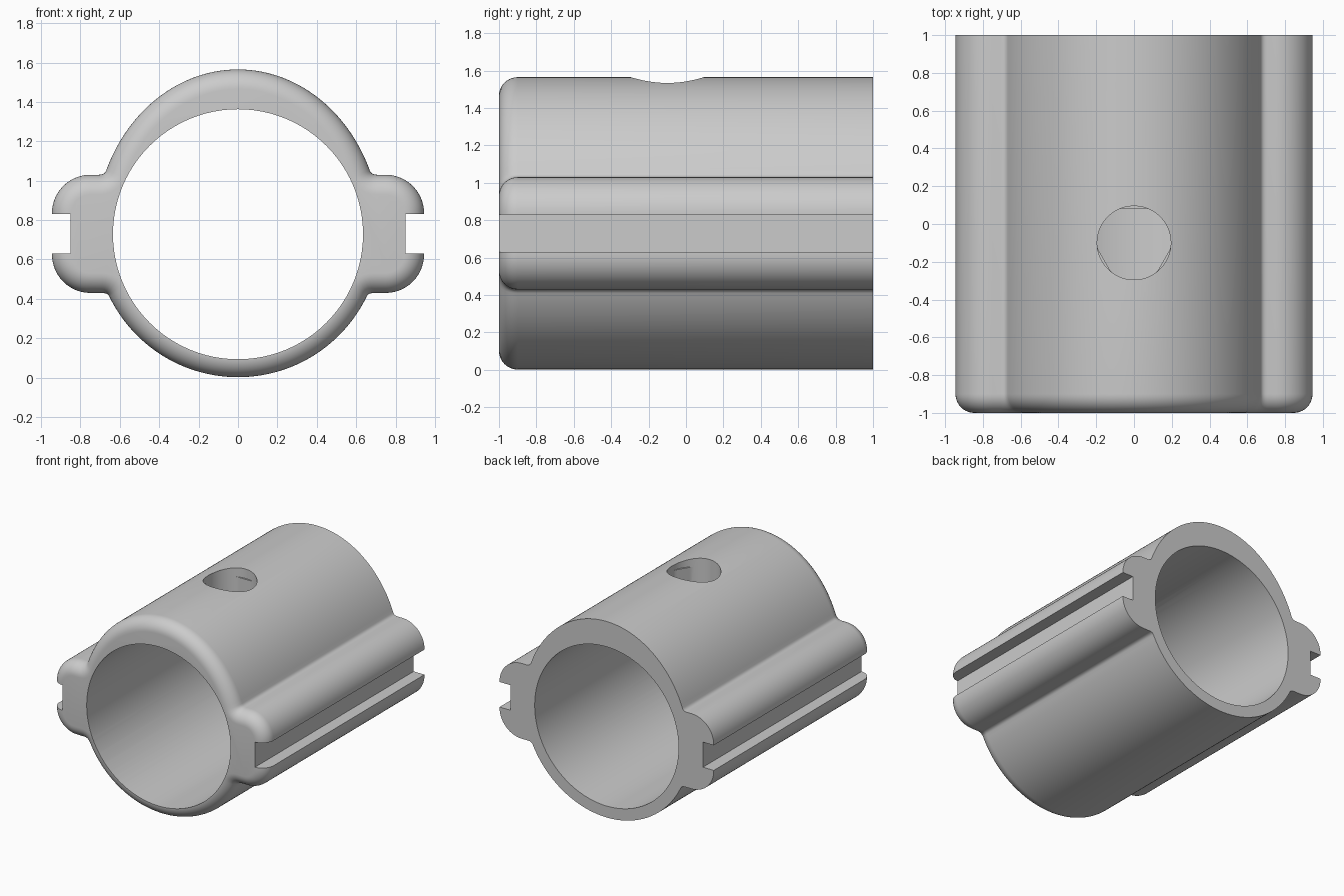
import bpy, bmesh
from math import sin, cos, pi, asin, acos, radians
from mathutils import Vector

if "Cube" in bpy.data.objects:
    bpy.data.objects.remove(bpy.data.objects["Cube"])

AXIS_Z = 0.728                  # height of the bore axis
BORE_R = 0.635
LOW_R, TOP_R = 0.726, 0.837     # circular lower half, taller elliptical upper half
EAR_LOW, EAR_TOP, EAR_X, EAR_R = 0.43, 1.03, 0.945, 0.195
ROUND = 0.1                     # rounding of the front rim

grey = bpy.data.materials.new("plain_grey")
grey.use_nodes = True
grey.diffuse_color = (0.6, 0.6, 0.6, 1)
grey.node_tree.nodes["Principled BSDF"].inputs["Base Color"].default_value = grey.diffuse_color


def arc(cx, cz, rx, rz, a0, a1, n):
    return [Vector((cx + rx * cos(a0 + (a1 - a0) * i / n),
                    cz + rz * sin(a0 + (a1 - a0) * i / n))) for i in range(n + 1)]


def blend(a, corner, b, n=5):
    """Soft inner corner between two points, ends excluded."""
    ts = [i / n for i in range(1, n)]
    return [a * (1 - t) ** 2 + corner * 2 * t * (1 - t) + b * t * t for t in ts]


def shell_outline():
    a_low = asin((EAR_LOW - AXIS_Z) / LOW_R)
    a_top = asin((EAR_TOP - AXIS_Z) / TOP_R)
    low_corner = Vector((LOW_R * cos(a_low), EAR_LOW))
    top_corner = Vector((LOW_R * cos(a_top), EAR_TOP))
    low = arc(0, AXIS_Z, LOW_R, LOW_R, -pi / 2, a_low - 0.03, 32)
    top = arc(0, AXIS_Z, LOW_R, TOP_R, a_top + 0.03, pi / 2, 36)
    cx = EAR_X - EAR_R
    ear = arc(cx, EAR_LOW + EAR_R, EAR_R, EAR_R, -pi / 2, 0, 14)
    ear += arc(cx, EAR_TOP - EAR_R, EAR_R, EAR_R, 0, pi / 2, 14)
    flat_low = low_corner + Vector((0.03, 0))
    flat_top = top_corner + Vector((0.03, 0))
    half = low + blend(low[-1], low_corner, flat_low) + [flat_low] + ear
    half += [flat_top] + blend(flat_top, top_corner, top[0]) + top
    return half + [Vector((-p.x, p.y)) for p in reversed(half[1:-1])]


def inset(points, d):
    """Move a closed outline inwards by d."""
    out = []
    for i, p in enumerate(points):
        e0 = (p - points[i - 1]).normalized()
        e1 = (points[(i + 1) % len(points)] - p).normalized()
        n0, n1 = Vector((-e0.y, e0.x)), Vector((-e1.y, e1.x))
        out.append(p + (n0 + n1) * d / (1 + n0.dot(n1)))
    return out


def loft(name, rings):
    """Closed solid through rings of 3D points."""
    bm = bmesh.new()
    loops = [[bm.verts.new(p) for p in ring] for ring in rings]
    n = len(loops[0])
    for a, b in zip(loops, loops[1:]):
        for i in range(n):
            j = (i + 1) % n
            bm.faces.new((a[i], a[j], b[j], b[i]))
    bm.faces.new(loops[0])
    bm.faces.new(loops[-1])
    bmesh.ops.recalc_face_normals(bm, faces=bm.faces)
    mesh = bpy.data.meshes.new(name)
    bm.to_mesh(mesh)
    bm.free()
    mesh.materials.append(grey)
    obj = bpy.data.objects.new(name, mesh)
    bpy.context.collection.objects.link(obj)
    return obj


def along_y(points, y):
    return [(p.x, y, p.y) for p in points]


def along_z(points, z):
    return [(p.x, p.y, z) for p in points]


# Outer shell with side ears and a rounded front rim
outline = shell_outline()
rings = []
for k in range(11):
    a = pi / 2 * k / 10
    rings.append(along_y(inset(outline, ROUND * (1 - sin(a))), -1 + ROUND * (1 - cos(a))))
shell = loft("clamp_sleeve", rings + [along_y(outline, 1)])

# Long bore
bore = arc(0, AXIS_Z, BORE_R, BORE_R, 0, 2 * pi, 96)[:-1]
cutters = [loft("bore_cutter", [along_y(bore, -1.2), along_y(bore, 1.2)])]

# Square grooves along both ears
for side, label in ((1, "left"), (-1, "right")):
    box = [Vector((side * x, z)) for x, z in ((0.85, 0.63), (1.1, 0.63), (1.1, 0.83), (0.85, 0.83))]
    cutters.append(loft(label + "_groove_cutter", [along_y(box, -1.2), along_y(box, 1.2)]))

# Round top hole; its lower part keeps three small flat keys
HOLE_R, KEY_R = 0.195, 0.182
hole, keyed = [], []
for i in range(72):
    a = radians(5 * i)
    off = (a - pi / 2 + pi / 3) % (2 * pi / 3) - pi / 3
    r = KEY_R / cos(off) if abs(off) < acos(KEY_R / HOLE_R) else HOLE_R
    hole.append(Vector((HOLE_R * cos(a), -0.1 + HOLE_R * sin(a))))
    keyed.append(Vector((r * cos(a), -0.1 + r * sin(a))))
cutters.append(loft("hole_cutter", [along_z(hole, 1.49), along_z(hole, 1.8)]))
cutters.append(loft("keyed_hole_cutter", [along_z(keyed, 1.1), along_z(keyed, 1.6)]))

bpy.ops.object.select_all(action='DESELECT')
bpy.context.view_layer.objects.active = shell
shell.select_set(True)
for cutter in cutters:
    cutter.hide_render = True
    mod = shell.modifiers.new(cutter.name, 'BOOLEAN')
    mod.operation = 'DIFFERENCE'
    mod.solver = 'EXACT'
    mod.object = cutter
    bpy.ops.object.modifier_apply(modifier=mod.name)
    bpy.data.objects.remove(cutter)

bpy.ops.object.shade_smooth_by_angle(angle=radians(30))
